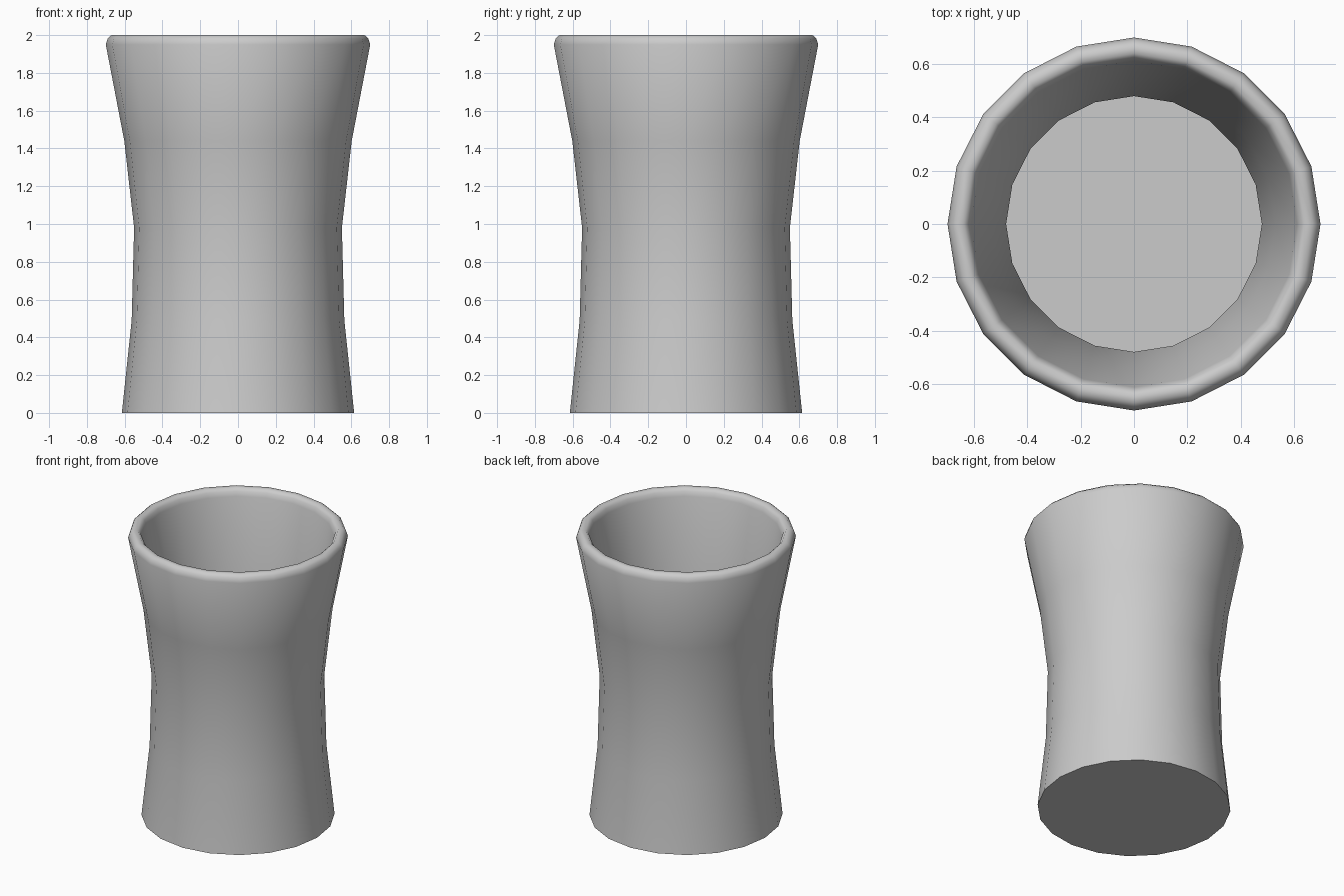
import bpy, bmesh, math

if "Cube" in bpy.data.objects:
    bpy.data.objects.remove(bpy.data.objects["Cube"])

SIDES = 20

# Profile (radius, height): outer wall, rounded rim, inner wall down to the floor
profile = [
    (0.615, 0.0), (0.563, 0.49), (0.55, 0.98), (0.602, 1.44), (0.70, 1.95),
    (0.69, 1.982), (0.67, 2.0), (0.64, 2.0), (0.622, 1.982), (0.612, 1.95),
    (0.532, 1.45), (0.48, 0.98), (0.493, 0.49), (0.54, 0.07),
]

bm = bmesh.new()
rings = []
for r, z in profile:
    rings.append([bm.verts.new((r * math.cos(2 * math.pi * i / SIDES),
                                r * math.sin(2 * math.pi * i / SIDES), z))
                  for i in range(SIDES)])

# Walls
for a, b in zip(rings, rings[1:]):
    for i in range(SIDES):
        j = (i + 1) % SIDES
        bm.faces.new((a[i], a[j], b[j], b[i]))

# Underside and inner floor
bm.faces.new(rings[0][::-1])
bm.faces.new(rings[-1])
bmesh.ops.recalc_face_normals(bm, faces=bm.faces[:])

mesh = bpy.data.meshes.new("cup")
bm.to_mesh(mesh)
bm.free()
cup = bpy.data.objects.new("cup", mesh)
bpy.context.collection.objects.link(cup)

# Smooth walls, sharp base and floor edges
bpy.context.view_layer.objects.active = cup
cup.select_set(True)
bpy.ops.object.shade_smooth_by_angle(angle=math.radians(50))
